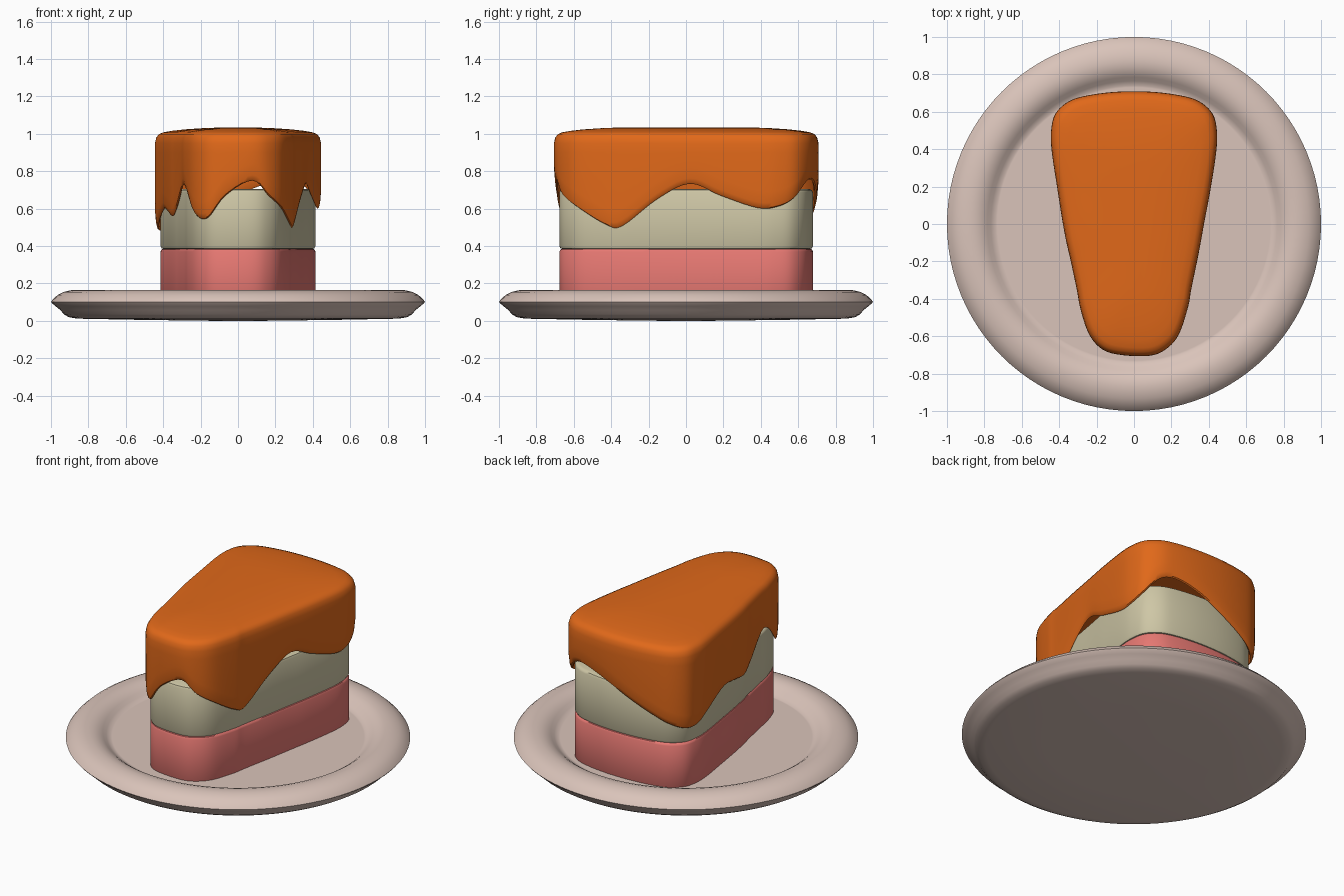
import bpy, bmesh, math
from mathutils import Vector

if "Cube" in bpy.data.objects:
    bpy.data.objects.remove(bpy.data.objects["Cube"])

# Icing outline and drip height (x, y, z), counter-clockwise from the front
DRIPS = [
    (.08, -.705, .75), (.17, -.67, .67), (.24, -.59, .605), (.29, -.44, .515),
    (.306, -.35, .508), (.345, -.16, .65), (.378, .02, .733), (.41, .19, .67),
    (.44, .39, .605), (.443, .50, .61), (.42, .59, .655), (.35, .655, .74),
    (.25, .687, .755), (.09, .707, .71), (-.09, .707, .63), (-.25, .687, .56),
    (-.35, .655, .515), (-.42, .59, .485), (-.443, .50, .49), (-.44, .39, .54),
    (-.41, .19, .60), (-.385, .03, .58), (-.363, -.09, .56), (-.34, -.19, .61),
    (-.306, -.35, .725), (-.285, -.46, .70), (-.24, -.59, .575),
    (-.17, -.67, .55), (-.07, -.70, .67)]


def spline(pts, steps=5):
    """Closed smooth curve through the points."""
    p, n, out = [Vector(q) for q in pts], len(pts), []
    for i in range(n):
        a, b, c, d = p[i - 1], p[i], p[(i + 1) % n], p[(i + 2) % n]
        for k in range(steps):
            t = k / steps
            out.append(.5 * (2 * b + (c - a) * t + (2 * a - 5 * b + 4 * c - d) * t ** 2
                             + (3 * b - a - 3 * c + d) * t ** 3))
    return out


def loft(name, rings, color):
    """Skin a stack of closed rings and cap both ends."""
    bm = bmesh.new()
    loops = [[bm.verts.new(v) for v in r] for r in rings]
    n = len(loops[0])
    for lo, hi in zip(loops, loops[1:]):
        for i in range(n):
            j = (i + 1) % n
            bm.faces.new((lo[i], lo[j], hi[j], hi[i]))
    bm.faces.new(loops[0][::-1])
    bm.faces.new(loops[-1])
    bmesh.ops.recalc_face_normals(bm, faces=bm.faces)
    mesh = bpy.data.meshes.new(name)
    bm.to_mesh(mesh)
    bm.free()
    ob = bpy.data.objects.new(name, mesh)
    bpy.context.collection.objects.link(ob)
    mat = bpy.data.materials.new(name + "_material")
    mat.diffuse_color = (*color, 1)
    mat.use_nodes = True
    mat.node_tree.nodes["Principled BSDF"].inputs["Base Color"].default_value = mat.diffuse_color
    mesh.materials.append(mat)
    bpy.ops.object.select_all(action='DESELECT')
    ob.select_set(True)
    bpy.context.view_layer.objects.active = ob
    bpy.ops.object.shade_smooth_by_angle(angle=math.radians(40))
    return ob


outline = spline(DRIPS)


def inset(d, z=None, lift=0.0):
    """Outline pulled in by about d, at fixed z or following the drips."""
    sx, sy = 1 - d / .443, 1 - d / .708
    return [(v.x * sx, v.y * sy, v.z + lift if z is None else z) for v in outline]


# Plate: turned profile from underside to well floor
profile = [(.1, 0), (.5, .005), (.86, .012), (.905, .02), (.93, .035), (.95, .058),
           (.975, .078), (.995, .095), (1, .102), (.99, .115), (.965, .138),
           (.935, .154), (.90, .163), (.87, .166), (.84, .163), (.81, .153),
           (.785, .137), (.765, .12), (.74, .105), (.73, .105), (.1, .105)]
SEG = 96
loft("plate", [[(r * math.cos(2 * math.pi * i / SEG), r * math.sin(2 * math.pi * i / SEG), z)
                for i in range(SEG)] for r, z in profile], (.70, .55, .49))

# Two cake layers with softened edges
for name, z0, z1, color in (("bottom_layer", .09, .388, (.80, .19, .17)),
                            ("middle_layer", .384, .705, (.62, .57, .38))):
    steps = ((.048, z0), (.036, z0 + .004), (.03, z0 + .016),
             (.03, z1 - .018), (.036, z1 - .006), (.05, z1))
    loft(name, [inset(d, z) for d, z in steps], color)

# Icing: hollow shell with a rounded dripping lip and a gently domed top
rings = [inset(.045, .85), inset(.03, lift=.05), inset(.026, lift=.01),
         inset(.02), inset(.012, lift=.006), inset(.006, lift=.03), inset(.001, lift=.09)]
rings += [inset(d, z) for d, z in (
    (0, .90), (.001, .95), (.008, .98), (.022, .998), (.045, 1.008), (.09, 1.016),
    (.16, 1.024), (.25, 1.03), (.35, 1.034))]
loft("icing", rings, (.75, .14, .01))
